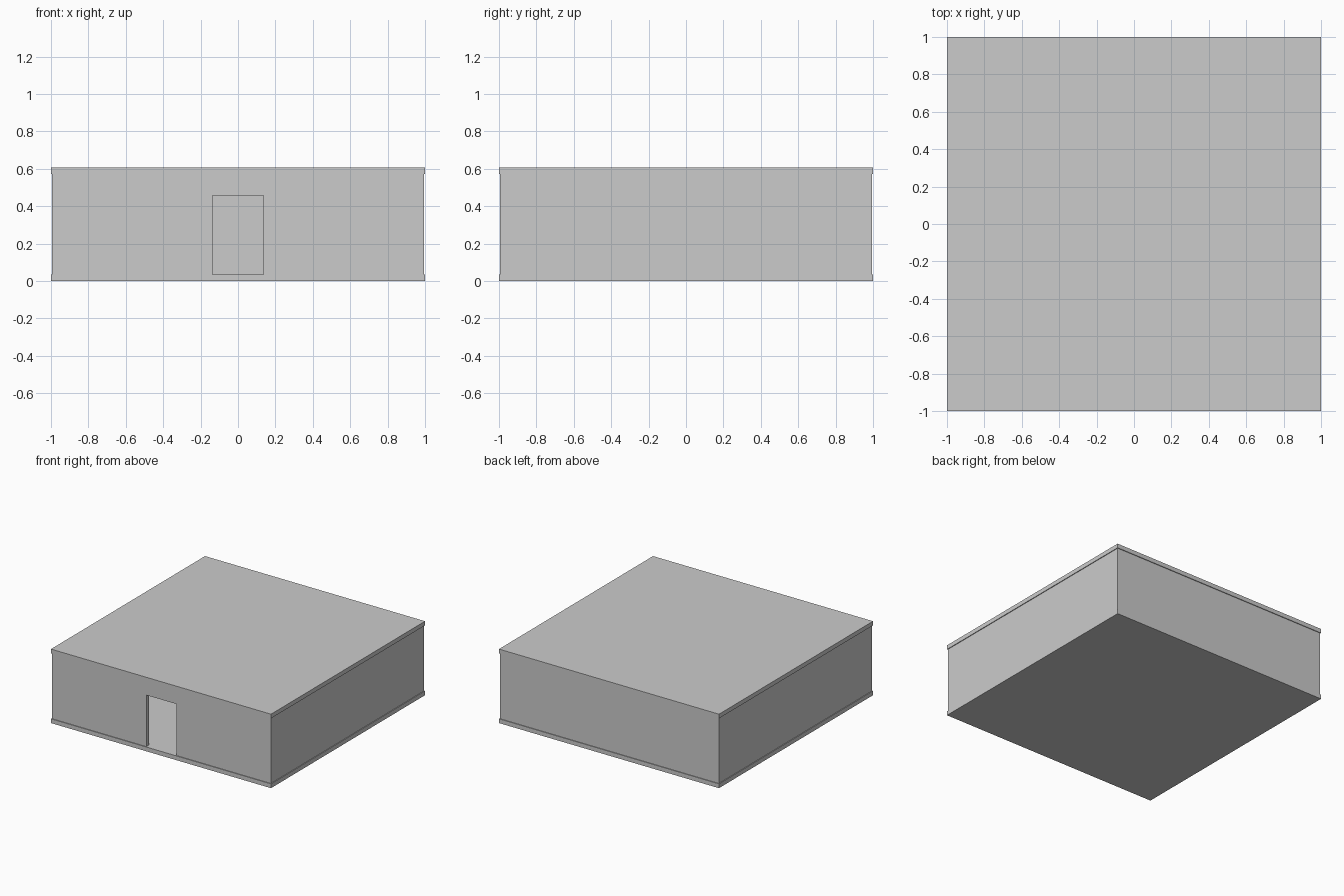
import bpy

if "Cube" in bpy.data.objects:
    bpy.data.objects.remove(bpy.data.objects["Cube"])

SLAB = 0.035      # floor and roof thickness
WALL_TOP = 0.573
HEIGHT = 0.608
WALL_HALF = 0.994
WALL_T = 0.035


def box(name, lo, hi):
    bpy.ops.mesh.primitive_cube_add(size=1, location=[(a + b) / 2 for a, b in zip(lo, hi)])
    ob = bpy.context.object
    ob.name = name
    ob.scale = [b - a for a, b in zip(lo, hi)]
    bpy.ops.object.transform_apply(location=False, rotation=False, scale=True)
    return ob


def cut(target, cutter):
    mod = target.modifiers.new("cut", 'BOOLEAN')
    mod.operation = 'DIFFERENCE'
    mod.solver = 'EXACT'
    mod.object = cutter
    bpy.context.view_layer.objects.active = target
    bpy.ops.object.modifier_apply(modifier=mod.name)
    bpy.data.objects.remove(cutter)


# Floor and roof slabs
box("floor_slab", (-1, -1, 0), (1, 1, SLAB))
box("roof_slab", (-1, -1, WALL_TOP), (1, 1, HEIGHT))

# Hollow walls, set slightly inside the slabs
w, i = WALL_HALF, WALL_HALF - WALL_T
walls = box("walls", (-w, -w, SLAB), (w, w, WALL_TOP))
cut(walls, box("room_cutter", (-i, -i, -0.2), (i, i, 1)))

# Open doorway in the front wall
cut(walls, box("doorway_cutter", (-0.137, -1.2, -0.2), (0.137, -0.8, 0.458)))
